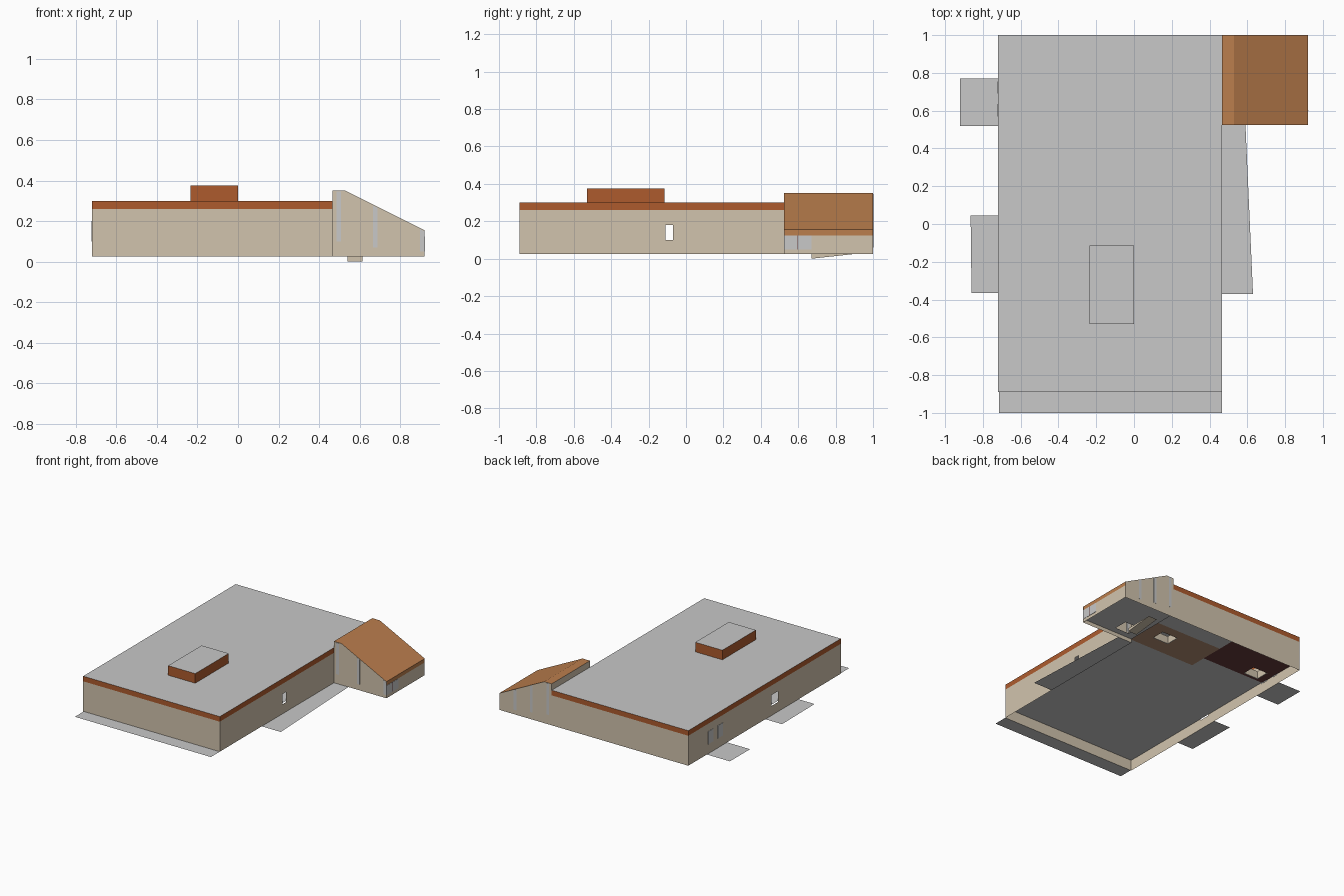
import bpy
from mathutils import Vector

if "Cube" in bpy.data.objects:
    bpy.data.objects.remove(bpy.data.objects["Cube"])

def material(name, rgb):
    m = bpy.data.materials.new(name)
    m.diffuse_color = (*rgb, 1)
    m.use_nodes = True
    m.node_tree.nodes["Principled BSDF"].inputs["Base Color"].default_value = m.diffuse_color
    return m

BEIGE = material("beige_wall", (0.64, 0.55, 0.42))
GREY = material("light_grey", (0.58, 0.58, 0.58))
RUST = material("rust_trim", (0.42, 0.105, 0.027))
TAN = material("orange_roof", (0.50, 0.21, 0.075))
BROWN = material("brown_floor", (0.45, 0.27, 0.17))
MAROON = material("maroon_floor", (0.13, 0.042, 0.042))

X0, X1, Y0, Y1 = -0.72, 0.465, -0.89, 1.0      # main block
AX, AY = 0.92, 0.525                           # annex outer edge and front
BASE, TRIM, TOP, FLOOR = 0.025, 0.26, 0.30, 0.11
UP = (0, 0, 1)

def mesh(name, verts, faces, mats, rule=None):
    me = bpy.data.meshes.new(name)
    me.from_pydata([tuple(v) for v in verts], [], faces)
    for m in mats:
        me.materials.append(m)
    if rule:
        for p in me.polygons:
            p.material_index = rule(p)
    ob = bpy.data.objects.new(name, me)
    bpy.context.collection.objects.link(ob)
    return ob

def sheet(name, origin, udir, vdir, size, mats, holes=(), splits=(), rule=None):
    """Flat sheet with rectangular holes (u0, u1, v0, v1); normal is udir x vdir."""
    o, u, v = Vector(origin), Vector(udir), Vector(vdir)
    us = sorted({0, size[0], *[h[i] for h in holes for i in (0, 1)]})
    vs = sorted({0, size[1], *splits, *[h[i] for h in holes for i in (2, 3)]})
    verts = [o + u * a + v * b for b in vs for a in us]
    n, faces = len(us), []
    for j in range(len(vs) - 1):
        for i in range(n - 1):
            a, b = (us[i] + us[i + 1]) / 2, (vs[j] + vs[j + 1]) / 2
            if any(h[0] < a < h[1] and h[2] < b < h[3] for h in holes):
                continue
            k = j * n + i
            faces.append((k, k + 1, k + n + 1, k + n))
    return mesh(name, verts, faces, mats, rule)

def box(name, x0, x1, y0, y1, z0, z1, mats, rule=None):
    verts = [(x, y, z) for z in (z0, z1) for x, y in ((x0, y0), (x1, y0), (x1, y1), (x0, y1))]
    faces = [(3, 2, 1, 0), (4, 5, 6, 7)] + [(i, (i + 1) % 4, (i + 1) % 4 + 4, i + 4) for i in range(4)]
    return mesh(name, verts, faces, mats, rule)

# Main walls with a rust band along the top
def wall(name, origin, udir, length, holes=()):
    sheet(name, origin, udir, UP, (length, TOP - BASE), [BEIGE, RUST], holes,
          (TRIM - BASE,), lambda p: int(p.center.z > TRIM))

W, D = X1 - X0, Y1 - Y0
wall("front_wall", (X0, Y0, BASE), (1, 0, 0), W)
wall("right_wall", (X1, Y0, BASE), (0, 1, 0), AY - Y0, [(0.78, 0.82, 0.075, 0.155)])
wall("back_wall", (X1, Y1, BASE), (-1, 0, 0), W)
wall("left_wall", (X0, Y1, BASE), (0, -1, 0), D, [(1.03, 1.11, 0.075, 0.16)])

# Flat roof and rooftop unit
sheet("main_roof", (X0, Y0, TOP), (1, 0, 0), (0, 1, 0), (W, D), [GREY])
box("rooftop_unit", -0.235, 0, -0.53, -0.115, TOP, 0.375, [RUST, GREY],
    lambda p: int(p.normal.z > 0.5))

# Raised inner floor with stairwells, coloured zones on its underside
wells = [(0.16, 0.30, 0.57, 0.68), (-0.66, -0.53, 0.60, 0.71)]
holes = [(a - X0, b - X0, c - Y0, d - Y0) for a, b, c, d in wells]
sheet("inner_floor", (X0, Y0, FLOOR), (1, 0, 0), (0, 1, 0), (W, D), [GREY], holes)

def zone(name, x0, x1, y0, y1, mat, well):
    cut = (well[0] - x0, well[1] - x0, y1 - well[3], y1 - well[2])
    sheet(name, (x0, y1, FLOOR - 0.004), (1, 0, 0), (0, -1, 0), (x1 - x0, y1 - y0), [mat], [cut])

zone("brown_zone", -0.17, X1, 0.45, 0.76, BROWN, wells[0])
zone("maroon_zone", X0, -0.17, 0.58, 0.99, MAROON, wells[1])
for i, (a, b, c, d) in enumerate(wells):
    ring = [(a, c), (b, c), (b, d), (a, d)]
    mesh(f"stairwell_{i + 1}", [(x, y, z) for z in (FLOOR, 0.17) for x, y in ring],
         [(j, j + 4, (j + 1) % 4 + 4, (j + 1) % 4) for j in range(4)], [BEIGE])

# Annex: gable-shaped end walls, sloped roof, eave band
profile = [(X1, BASE), (AX, BASE), (AX, 0.155), (0.53, 0.35), (X1, 0.35)]
mesh("annex_front_wall", [(x, AY, z) for x, z in profile], [(0, 1, 2, 3, 4)], [BEIGE])
mesh("annex_back_wall", [(x, Y1, z) for x, z in profile], [(4, 3, 2, 1, 0)], [BEIGE])
mesh("annex_roof", [(x, y, z) for x, z in profile[2:] for y in (AY, Y1)],
     [(0, 1, 3, 2), (2, 3, 5, 4)], [TAN])
sheet("annex_right_wall", (AX, AY, BASE), (0, 1, 0), UP, (Y1 - AY, 0.13), [BEIGE, TAN],
      (), (0.10,), lambda p: int(p.center.z > 0.125))
sheet("annex_left_wall", (X1, Y1, FLOOR), (0, -1, 0), UP, (Y1 - AY, 0.35 - FLOOR), [BEIGE])
sheet("annex_floor", (X1, AY, 0.055), (1, 0, 0), (0, 1, 0), (AX - X1, Y1 - AY), [GREY],
      [(0.07, 0.19, 0.05, 0.16)])
mesh("under_ramp", [(x, y, z) for x in (0.54, 0.615)
                    for y, z in ((0.67, 0.0), (0.67, 0.025), (0.90, 0.025))],
     [(0, 1, 2), (5, 4, 3), (0, 3, 4, 1), (0, 2, 5, 3), (1, 4, 5, 2)], [BEIGE])

# Annex windows and glazed corner door, thin plates following the roof slope
def slit(name, x0, x1, z0, y):
    def top(x):
        return min(0.345, 0.345 - (x - 0.53) * 0.5)
    ring = [(x0, z0), (x1, z0), (x1, top(x1)), (x0, top(x0))]
    s = 0.002
    verts = [(x, yy, z) for yy in (y - s, y + s) for x, z in ring]
    mesh(name, verts, [(0, 1, 2, 3), (7, 6, 5, 4)] +
         [(j + 4, (j + 1) % 4 + 4, (j + 1) % 4, j) for j in range(4)], [GREY])

for i, (x, z) in enumerate([(0.485, 0.10), (0.665, 0.07), (0.897, 0.05)]):
    slit(f"annex_front_window_{i + 1}", x, x + 0.024, z, AY)
for i, (x, z) in enumerate([(0.487, 0.10), (0.63, 0.08), (0.77, 0.06)]):
    slit(f"annex_back_window_{i + 1}", x, x + 0.024, z, Y1 - 0.0005)
box("annex_door", AX - 0.002, AX + 0.002, AY, 0.67, 0.05, 0.124, [GREY])
box("annex_door_bar", AX, AX + 0.003, 0.597, 0.600, 0.05, 0.124, [MAROON])

# Left entrance panes
for i, y in enumerate((0.57, 0.69)):
    box(f"left_entrance_pane_{i + 1}", X0 - 0.002, X0 + 0.002, y, y + 0.065, 0.10, 0.20, [GREY])

# Paved aprons around the building
def apron(name, pts):
    mesh(name, [(x, y, BASE) for x, y in pts], [(0, 1, 2, 3)], [GREY])

apron("front_apron", [(-0.715, -1), (X1, -1), (X1, Y0), (-0.715, Y0)])
apron("left_back_apron", [(-0.92, 0.52), (X0, 0.52), (X0, 0.77), (-0.92, 0.77)])
apron("left_front_apron", [(-0.86, -0.365), (X0, -0.365), (X0, 0.045), (-0.865, 0.045)])
apron("right_apron", [(X1, -0.37), (0.63, -0.37), (0.59, AY), (X1, AY)])
